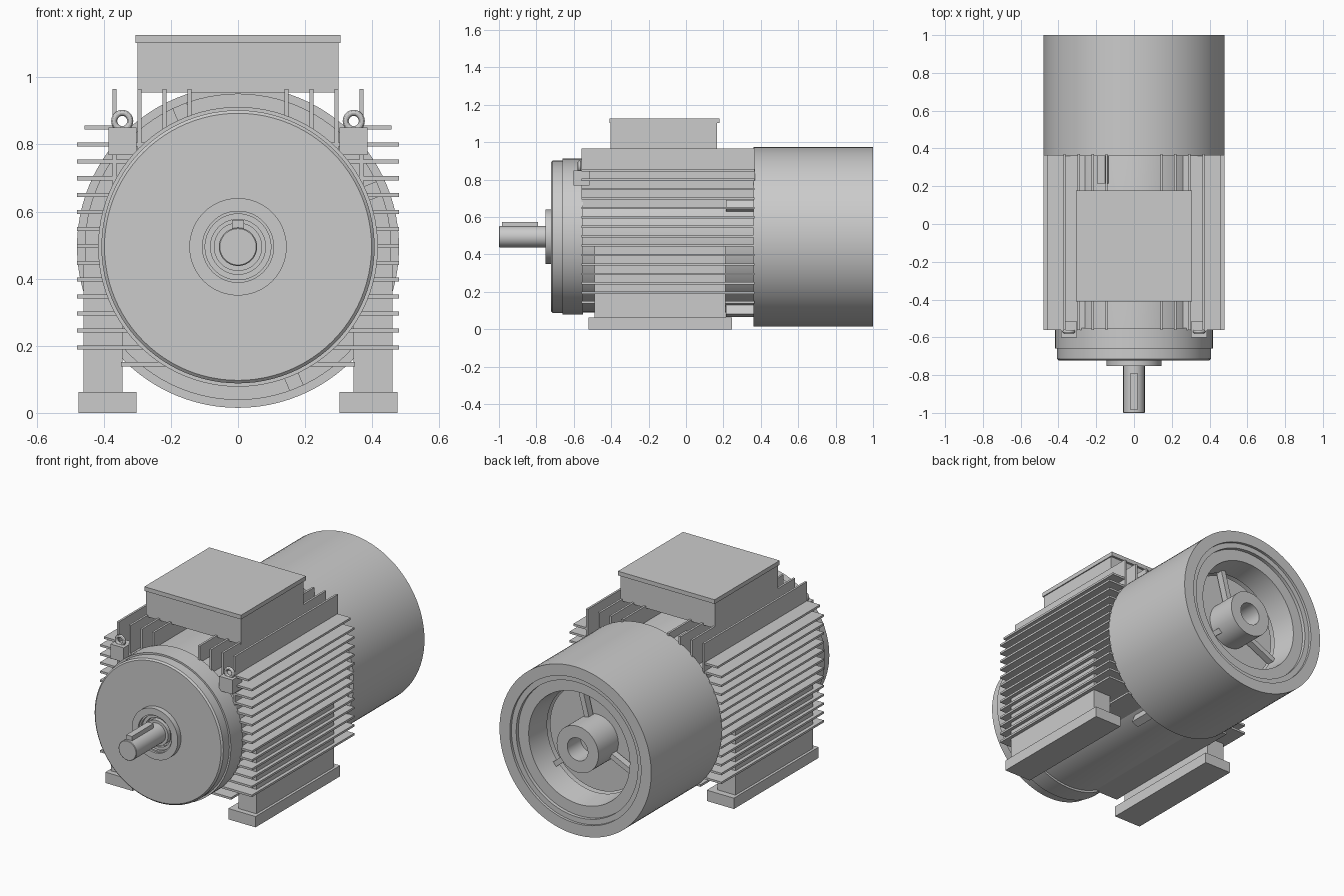
import bpy, bmesh
from math import sin, cos, pi, sqrt, radians
from mathutils import Matrix, Vector

if "Cube" in bpy.data.objects:
    bpy.data.objects.remove(bpy.data.objects["Cube"])

CZ = 0.495  # height of the motor axis


def finish(bm, name, smooth=False):
    bmesh.ops.recalc_face_normals(bm, faces=bm.faces)
    me = bpy.data.meshes.new(name)
    bm.to_mesh(me)
    bm.free()
    ob = bpy.data.objects.new(name, me)
    bpy.context.collection.objects.link(ob)
    if smooth:
        bpy.ops.object.select_all(action='DESELECT')
        ob.select_set(True)
        bpy.context.view_layer.objects.active = ob
        bpy.ops.object.shade_smooth_by_angle(angle=radians(30))
    return ob


def lathe(name, profile, closed=False, n=96):
    """Turn (radius, y) points around the motor axis."""
    bm = bmesh.new()
    rings = []
    for r, y in profile:
        if r == 0:
            rings.append([bm.verts.new((0, y, CZ))] * n)
        else:
            rings.append([bm.verts.new((r * cos(2 * pi * i / n), y, CZ + r * sin(2 * pi * i / n)))
                          for i in range(n)])
    pairs = list(zip(rings, rings[1:])) + ([(rings[-1], rings[0])] if closed else [])
    for a, b in pairs:
        for i in range(n):
            j = (i + 1) % n
            bm.faces.new(list(dict.fromkeys((a[i], a[j], b[j], b[i]))))
    return finish(bm, name, True)


def add_box(bm, x, y, z, matrix=Matrix()):
    size = Vector((x[1] - x[0], y[1] - y[0], z[1] - z[0]))
    mid = Vector((x[0] + x[1], y[0] + y[1], z[0] + z[1])) / 2
    bmesh.ops.create_cube(bm, size=1, matrix=matrix @ Matrix.Translation(mid) @ Matrix.Diagonal(size).to_4x4())


def boxes(name, items, mirror=False):
    bm = bmesh.new()
    for x, y, z in items:
        add_box(bm, x, y, z)
        if mirror:
            add_box(bm, (-x[1], -x[0]), y, z)
    return finish(bm, name)


def radial_boxes(name, angles, r, y, w):
    """Boxes pointing outward from the motor axis."""
    bm = bmesh.new()
    for a in angles:
        m = Matrix.Translation((0, 0, CZ)) @ Matrix.Rotation(-radians(a), 4, 'Y')
        add_box(bm, r, y, (-w / 2, w / 2), m)
    return finish(bm, name)


# Stator body with the hidden rear end bell
lathe("stator_body", [(0, -.56), (.405, -.56), (.405, .38), (.39, .50), (.30, .56), (0, .56)])

# Front end bell with stepped rim, boss and bearing recess
lathe("front_end_bell", [(0, -.70), (.082, -.70), (.082, -.725), (.098, -.725), (.098, -.74),
                         (.106, -.74), (.106, -.752), (.145, -.752), (.145, -.722), (.398, -.722),
                         (.407, -.714), (.407, -.66), (.417, -.66), (.417, -.55), (0, -.55)])
lathe("shaft_seal", [(.057, -.72), (.057, -.735), (.072, -.735), (.072, -.70)], n=64)

# Drive shaft and its key
lathe("drive_shaft", [(0, -1), (.054, -1), (.057, -.997), (.057, -.69), (0, -.69)], n=64)
boxes("shaft_key", [((-.018, .018), (-.985, -.79), (CZ + .03, .575))])

# Rear cowl: thin shell with stepped rear lip and central bore
lathe("rear_cowl", [(.455, .36), (.48, .36), (.48, 1), (.415, 1), (.415, .985), (.385, .985),
                    (.385, .965), (.32, .965), (.305, .82), (.315, .82), (.335, .945), (.455, .945)], True)

# Rear fan disc, hollow hub and arms
lathe("fan_disc", [(0, .56), (.06, .56), (.06, .78), (.30, .78), (.30, .80), (0, .80)])
lathe("rear_hub", [(0, .86), (.065, .86), (.065, .98), (.132, .98), (.132, .80), (0, .80)], n=64)
radial_boxes("hub_arms", (75, 205, 320), (.12, .31), (.81, .85), .03)

# Brackets holding the cowl on the body
radial_boxes("cowl_brackets", [22.5 + 90 * k for k in range(4)], (.39, .456), (.215, .42), .045)

# Horizontal cooling fins on both sides
fins = []
for k in range(15):
    z = .145 + .0504 * k
    inner = max(0, sqrt(.40 ** 2 - (z - CZ) ** 2) - .01)
    outer = .48
    if k == 0:
        outer = .348
    if k == 14:
        inner, outer = .366, .457
    fins.append(((inner, outer), (-.56, .366), (z - .006, z + .006)))
boxes("side_fins", fins, True)

# Vertical cooling fins on top
boxes("top_fins", [((x - .006, x + .006), (-.56, .37), (CZ + sqrt(.40 ** 2 - x * x) - .01, .966))
                   for x in (.145, .219, .293, .368)], True)

# Feet: uprights and pads
boxes("foot_uprights", [((.345, .46), (-.49, .21), (.05, .447))], True)
boxes("foot_pads", [((.303, .475), (-.52, .245), (0, .062))], True)

# Terminal box and lid
boxes("terminal_box", [((-.30, .30), (-.403, .165), (.955, 1.105))])
boxes("terminal_lid", [((-.306, .306), (-.41, .178), (1.102, 1.126))])

# Lifting lugs with eye rings
boxes("lifting_lugs", [((.302, .386), (-.602, -.515), (.768, .85))], True)
for side in (-1, 1):
    bpy.ops.mesh.primitive_torus_add(location=(side * .345, -.57, .87), rotation=(pi / 2, 0, 0),
                                     major_radius=.024, minor_radius=.009,
                                     major_segments=32, minor_segments=12)
    bpy.context.object.name = "lifting_eye_" + ("left" if side < 0 else "right")
    bpy.ops.object.shade_smooth_by_angle()
